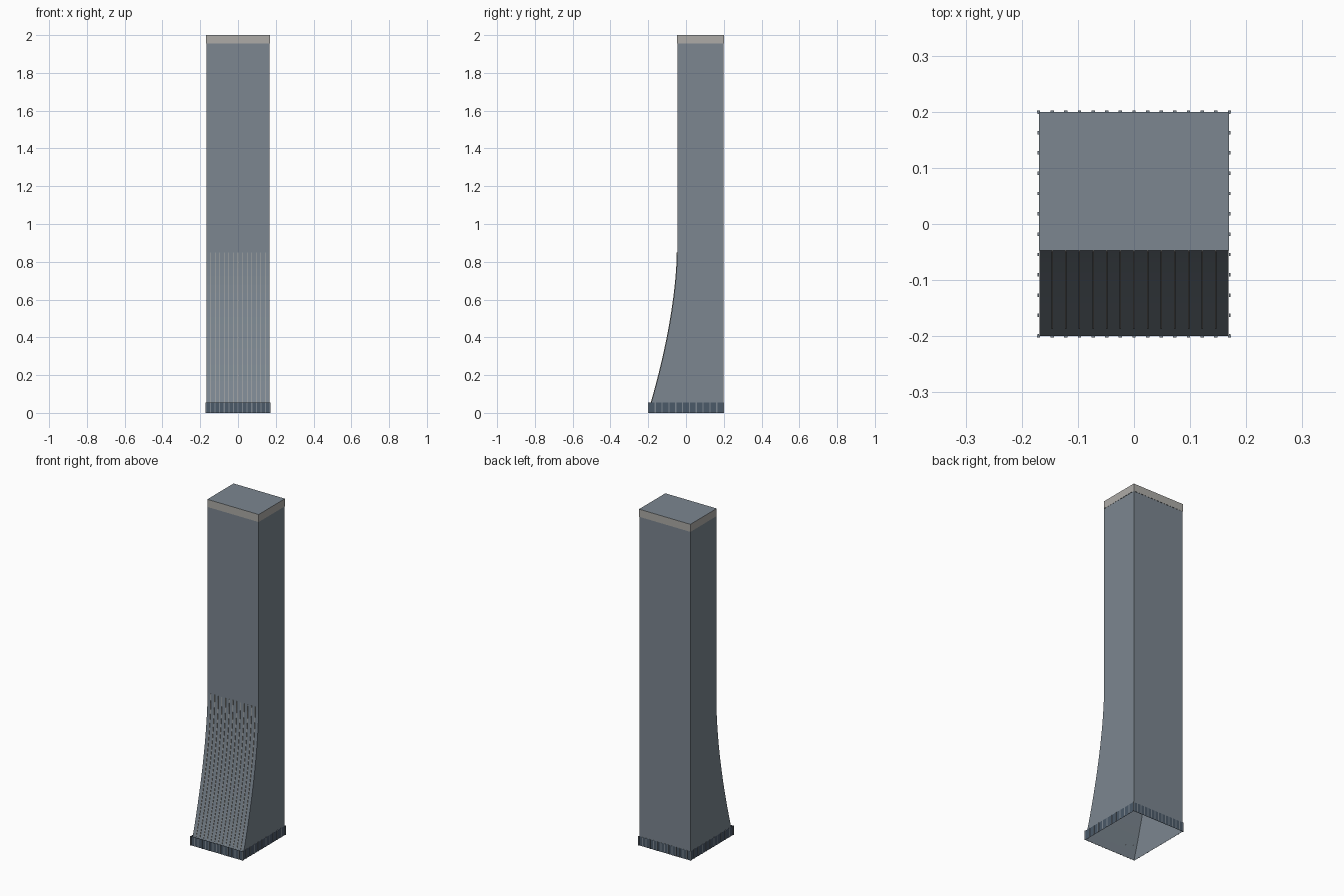
import bpy
import bmesh

if "Cube" in bpy.data.objects:
    bpy.data.objects.remove(bpy.data.objects["Cube"], do_unlink=True)


def material(name, rgb):
    m = bpy.data.materials.new(name)
    m.use_nodes = True
    m.diffuse_color = (*rgb, 1)
    m.node_tree.nodes["Principled BSDF"].inputs["Base Color"].default_value = (*rgb, 1)
    return m


SLATE = material("slate glass", (0.20, 0.24, 0.28))
STONE = material("pale stone", (0.42, 0.41, 0.39))
DARK = material("dark glass", (0.07, 0.10, 0.14))

HALF_W, FRONT, BACK = 0.168, -0.046, 0.199
BASE_W, BASE_D, BASE_H = 0.172, 0.202, 0.055
CURVE_TOP, BAND, TOP = 0.85, 1.955, 2.0


def front_y(z):
    """Flared front: vertical above, sweeping forward to the ground."""
    u = max(0, CURVE_TOP - z) / CURVE_TOP
    return FRONT - 0.154 * u ** 1.67


def finish(name, bm, *mats):
    bmesh.ops.recalc_face_normals(bm, faces=bm.faces)
    me = bpy.data.meshes.new(name)
    bm.to_mesh(me)
    bm.free()
    for m in mats:
        me.materials.append(m)
    ob = bpy.data.objects.new(name, me)
    bpy.context.collection.objects.link(ob)
    return ob


def loft(bm, rings, closed=True):
    """Bridge equal-length rings of points with quads."""
    rows = [[bm.verts.new(p) for p in r] for r in rings]
    n = len(rows[0])
    for a, b in zip(rows, rows[1:]):
        for i in range(n if closed else n - 1):
            j = (i + 1) % n
            bm.faces.new((a[i], a[j], b[j], b[i]))
    return rows


def rect(w, y0, y1, z):
    return [(-w, y0, z), (w, y0, z), (w, y1, z), (-w, y1, z)]


def box(bm, lo, hi):
    rows = loft(bm, [rect(1, -1, 1, -1), rect(1, -1, 1, 1)])
    bm.faces.new(rows[0])
    bm.faces.new(rows[1])
    for row in rows:
        for v in row:
            v.co = [hi[k] if v.co[k] > 0 else lo[k] for k in range(3)]


STEPS = 20
levels = [CURVE_TOP * i / STEPS for i in range(STEPS + 1)]

# Tower shell, open underneath
bm = bmesh.new()
loft(bm, [rect(HALF_W, front_y(z), BACK, z) for z in levels + [BAND]])
finish("tower_shell", bm, SLATE)

# Crown band with the roof inset in its top
bm = bmesh.new()
rows = loft(bm, [rect(HALF_W + 0.001, FRONT - 0.001, BACK + 0.001, z) for z in (BAND, TOP)])
roof = bm.faces.new(rows[1])
bmesh.ops.inset_individual(bm, faces=[roof], thickness=0.004)
roof.material_index = 1
finish("crown_band", bm, STONE, SLATE)

# Slender ribs following the flared front
bm = bmesh.new()
for i in range(-6, 7):
    x, r = i * 0.0243, 0.0014
    rows = loft(bm, [[(x - r, front_y(z), z), (x - r, front_y(z) - 0.003, z),
                      (x + r, front_y(z) - 0.003, z), (x + r, front_y(z), z)]
                     for z in [BASE_H] + levels[2:]], closed=False)
    bm.faces.new(rows[-1])
finish("front_ribs", bm, STONE)

# Lobby walls around the foot, open above and below
bm = bmesh.new()
loft(bm, [rect(BASE_W - 0.002, -BASE_D + 0.002, BASE_D - 0.002, z) for z in (0, BASE_H)])
finish("lobby_glass", bm, DARK)

# Lobby mullions on all four sides
bm = bmesh.new()
t = 0.003
for s in (-1, 1):
    for i in range(15):
        x = (i - 7) * 0.0243
        y0, y1 = sorted((s * (BASE_D - 0.003), s * BASE_D))
        box(bm, (x - t, y0, 0), (x + t, y1, BASE_H))
    for i in range(12):
        y = (i - 5.5) * 0.0362
        x0, x1 = sorted((s * (BASE_W - 0.003), s * BASE_W))
        box(bm, (x0, y - t, 0), (x1, y + t, BASE_H))
finish("lobby_mullions", bm, SLATE)
